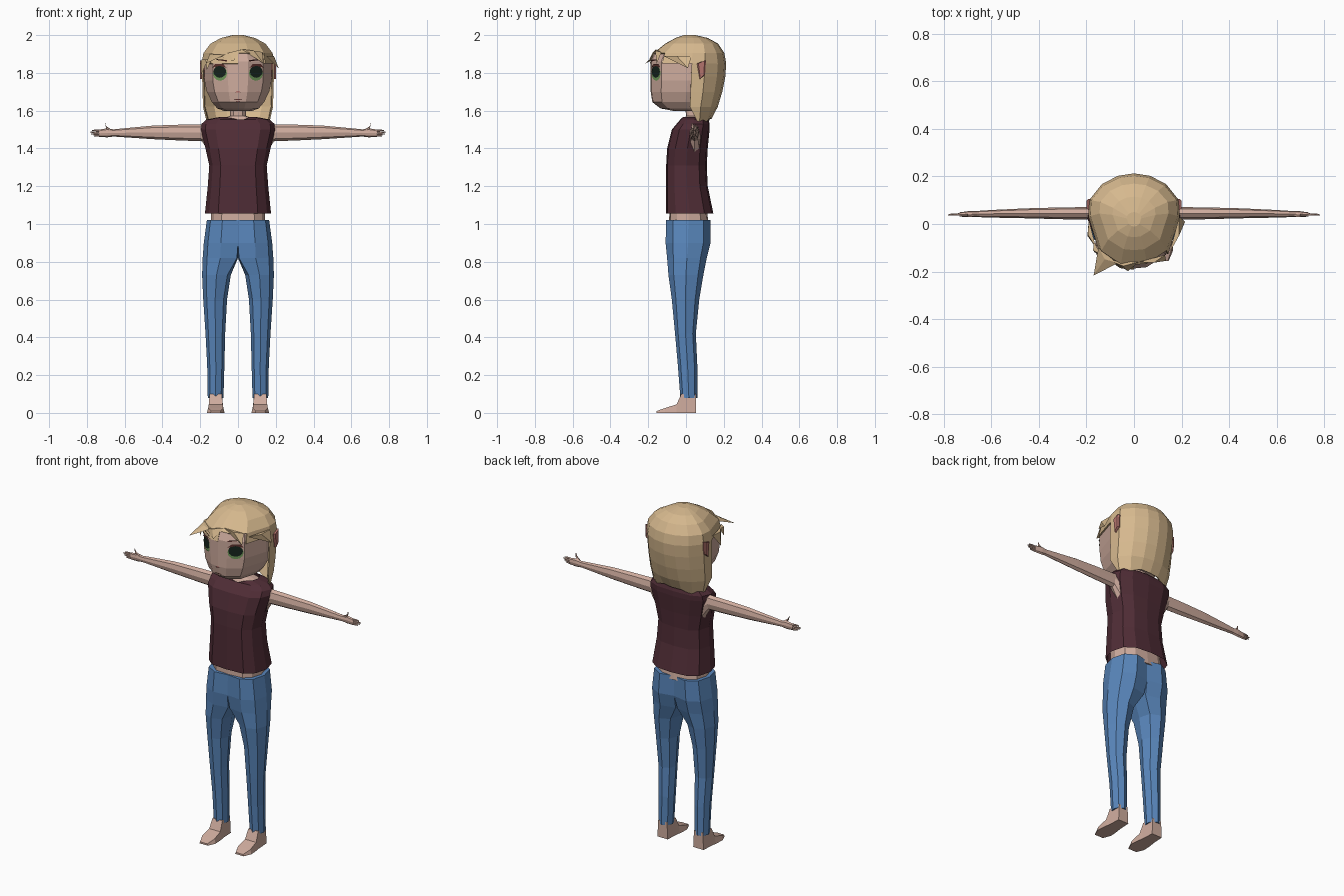
import bpy, bmesh, math, random
from mathutils import Vector as V

random.seed(4)
cube = bpy.data.objects.get("Cube")
if cube:
    bpy.data.objects.remove(cube, do_unlink=True)


def material(name, rgb):
    m = bpy.data.materials.new(name)
    m.use_nodes = True
    m.diffuse_color = (*rgb, 1)
    bsdf = m.node_tree.nodes["Principled BSDF"]
    bsdf.inputs["Base Color"].default_value = (*rgb, 1)
    bsdf.inputs["Roughness"].default_value = 0.9
    return m


SKIN = material("skin", (0.62, 0.41, 0.34))
HAIR = material("blond_hair", (0.67, 0.48, 0.27))
SHIRT = material("maroon_cloth", (0.08, 0.026, 0.037))
DENIM = material("blue_denim", (0.1, 0.24, 0.5))
PINK = material("pink_skin", (0.45, 0.17, 0.15))
DARK = material("dark_iris", (0.008, 0.018, 0.012))
GREEN = material("green_iris", (0.16, 0.32, 0.1))
BROWN = material("brown_lash", (0.1, 0.03, 0.025))


def build(name, verts, faces, mat, mirror=False, thick=0, orient=True):
    bm = bmesh.new()
    vs = [bm.verts.new(v) for v in verts]
    for f in faces:
        bm.faces.new([vs[i] for i in f])
    if mirror:
        # drop the hidden faces on the centre plane
        inner = [f for f in bm.faces if all(abs(v.co.x) < 1e-4 for v in f.verts)]
        bmesh.ops.delete(bm, geom=inner, context='FACES')
    loose = [v for v in bm.verts if not v.link_faces]
    bmesh.ops.delete(bm, geom=loose, context='VERTS')
    if orient:
        bmesh.ops.recalc_face_normals(bm, faces=bm.faces[:])
    me = bpy.data.meshes.new(name)
    bm.to_mesh(me)
    bm.free()
    me.materials.append(mat)
    ob = bpy.data.objects.new(name, me)
    bpy.context.collection.objects.link(ob)
    if mirror:
        ob.modifiers.new("mirror", 'MIRROR')
    if thick:
        s = ob.modifiers.new("thickness", 'SOLIDIFY')
        s.thickness = thick
    return ob


def loft(name, rings, mat, mirror=False, caps=True):
    n = len(rings[0])
    verts = [p for r in rings for p in r]
    faces = [(k * n + i, k * n + (i + 1) % n, (k + 1) * n + (i + 1) % n, (k + 1) * n + i)
             for k in range(len(rings) - 1) for i in range(n)]
    if caps:
        faces += [tuple(range(n)), tuple(range(len(verts) - n, len(verts)))]
    return build(name, verts, faces, mat, mirror)


def full(half):
    return half + [(-x, y) for x, y in reversed(half[1:-1])]


HEAD = full([(0, -1), (.3, -.97), (.75, -.68), (1, .1), (.98, .45), (.7, .78), (.35, .95), (0, 1)])
BODY = full([(0, -1), (.6, -.94), (.88, -.6), (1, 0), (.88, .62), (.55, .93), (0, 1)])


def ring(profile, z, hx, yf, yb):
    mid, half = (yf + yb) / 2, (yb - yf) / 2
    return [V((u * hx, mid + v * half, z)) for u, v in profile]


# shirt with a notched collar
shirt = [ring(BODY, *r) for r in [
    (1.055, .175, -.105, .145), (1.2, .16, -.105, .115), (1.31, .152, -.105, .11),
    (1.4, .172, -.1, .115), (1.5, .197, -.075, .125), (1.53, .193, -.05, .125),
    (1.553, .168, -.03, .118), (1.566, .1, -.02, .105)]]
shirt[-1][0].z -= .028
loft("shirt", shirt, SHIRT, caps=False)
loft("waist", [ring(BODY, 1.0, .145, -.09, .12), ring(BODY, 1.15, .14, -.085, .1)], SKIN)
loft("neck", [ring(BODY, z, *r) for z, r in [
    (1.535, (.11, -.02, .1)), (1.553, (.1, -.012, .1)),
    (1.572, (.042, 0, .075)), (1.64, (.04, -.005, .07))]], SKIN)

# trousers: half-body sections blending into octagonal legs
LEG = [(.15, .15), (.5, 0), (.85, .15), (1, .5), (.85, .85), (.5, 1), (.15, .85), (0, .5)]
HIP = [(0, .04), (.5, 0), (.88, .16), (1, .5), (.88, .84), (.5, 1), (0, .92), (0, .5)]


def leg_ring(z, xi, xo, yf, yb, hip):
    pts = []
    for a, b in zip(LEG, HIP):
        u, v = V(a).lerp(V(b), hip)
        pts.append(V((xi + u * (xo - xi), yf + v * (yb - yf), z)))
    return pts


loft("trousers", [leg_ring(*r) for r in [
    (.08, .077, .16, -.03, .06, 0), (.25, .072, .163, -.043, .06, 0),
    (.42, .068, .172, -.058, .052, 0), (.6, .058, .184, -.075, .07, 0),
    (.73, .038, .19, -.093, .092, .2), (.82, 0, .187, -.1, .11, .8),
    (.9, 0, .181, -.108, .13, 1), (1.02, 0, .165, -.105, .13, 1)]], DENIM, mirror=True)

# bare feet
loft("feet", [[V((.118 + sx * w, y, z)) for sx, z in
               ((-1, 0), (1, 0), (.85, top), (-.85, top))]
              for y, top, w in [(.052, .1, .034), (-.025, .1, .038), (-.05, .045, .043),
                                (-.11, .026, .047), (-.155, .01, .028)]], SKIN, mirror=True)


# arms, hands and fingers
def limb(name, path, sides=8):
    loft(name, [[V((x, y + ry * math.cos(a), z + rz * math.sin(a)))
                 for a in (math.tau * i / sides for i in range(sides))]
                for x, y, z, ry, rz in path], SKIN, mirror=True)


limb("arms", [(.155, .045, 1.455, .035, .075), (.19, .045, 1.483, .026, .045),
              (.3, .045, 1.484, .025, .042), (.45, .045, 1.485, .021, .036),
              (.6, .043, 1.483, .016, .024), (.66, .042, 1.482, .013, .019),
              (.69, .042, 1.483, .013, .024), (.735, .04, 1.48, .009, .02)])
for i, reach in enumerate((.765, .778, .783, .772)):
    z = 1.466 + i * .0095
    limb("finger", [(.725, .04, z, .006, .005), (reach - .015, .039, z + .001, .005, .0045),
                    (reach, .038, z + .001, .002, .002)], 5)
limb("thumb", [(.675, .038, 1.495, .008, .008), (.698, .034, 1.512, .007, .007),
               (.703, .032, 1.532, .003, .003)], 5)

# head
face_ring = ring(HEAD, 1.76, .178, -.187, .17)
loft("head", [ring(HEAD, *r) for r in [
    (1.597, .07, -.06, .09), (1.612, .11, -.135, .12), (1.645, .138, -.178, .14),
    (1.7, .165, -.187, .16)]] + [face_ring] + [ring(HEAD, *r) for r in [
        (1.86, .178, -.187, .17), (1.91, .16, -.165, .16), (1.96, .1, -.09, .11)]], SKIN)


# facial features laid on the cheek planes
def patch(name, mat, pts, lift, side):
    a, b = face_ring[1].copy(), face_ring[2].copy()
    a.x, b.x = a.x * side, b.x * side
    t = (b - a).normalized()
    n = V((t.y, -t.x, 0)) * side
    mid = (a + b) / 2 + n * lift
    verts = [mid + t * u + V((0, 0, z - mid.z)) for u, z in pts]
    build(name, verts if side > 0 else verts[::-1], [range(len(verts))], mat, orient=False)


def oval(z, ru, rz, u=0):
    return [(u + ru * math.cos(math.tau * i / 12), z + rz * math.sin(math.tau * i / 12))
            for i in range(12)]


for s in (1, -1):
    patch("eye_iris", GREEN, oval(1.798, .044, .04), .003, s)
    patch("eye_pupil", DARK, oval(1.807, .04, .033), .005, s)
    patch("eyelash", BROWN, [(-.045, 1.826), (0, 1.837), (.046, 1.828), (.03, 1.846), (-.02, 1.848)],
          .006, s)
    patch("eyebrow", BROWN, [(-.045, 1.86), (.02, 1.868), (.02, 1.873), (-.045, 1.868)], .006, s)


def front_plate(name, mat, w, z, h, y):
    build(name, [(-w, y, z), (w, y, z), (w * .5, y, z + h), (-w * .5, y, z + h)],
          [(0, 1, 2, 3)], mat, orient=False)


front_plate("mouth", BROWN, .026, 1.656, .005, -.186)
front_plate("lower_lip", PINK, .013, 1.646, .006, -.186)
front_plate("nose", PINK, .014, 1.695, .01, -.193)

# ears
loft("ears", [[V((x, .082 + sy * w, z)) for sy, z in
               ((-1, 1.85), (1, 1.865), (.8, 1.79), (-.4, 1.768))]
              for x, w in ((.155, .02), (.192, .024), (.2, .016))], PINK, mirror=True)

# hair shell: full cap above, back and sides only below
rows = [ring(HEAD, *r) for r in [
    (1.55, .165, -.1, .135), (1.62, .185, -.16, .168), (1.7, .188, -.18, .192),
    (1.78, .19, -.195, .208), (1.85, .192, -.192, .213), (1.905, .183, -.172, .203),
    (1.955, .145, -.11, .17), (1.985, .09, -.055, .115), (2.0, .03, -.01, .05)]]
n = len(HEAD)
for p in rows[0]:
    p.y = max(p.y, .065)
    p.z += random.uniform(-.025, .015)
faces = []
for k in range(len(rows) - 1):
    for i in range(n):
        j = (i + 1) % n
        front = min(HEAD[i][1], HEAD[j][1]) < .09
        if front and (k < 4 or (k == 4 and i in (0, 1))):
            continue
        faces.append((k * n + i, k * n + j, (k + 1) * n + j, (k + 1) * n + i))
faces.append(range((len(rows) - 1) * n, len(rows) * n))
build("hair", [p for r in rows for p in r], faces, HAIR, thick=.008)

# loose pointed locks of the fringe
for a, b, tip in [
        ((-.15, -.1, 1.9), (-.07, -.165, 1.895), (-.17, -.217, 1.85)),
        ((.02, -.16, 1.925), (-.1, -.155, 1.89), (-.025, -.198, 1.862)),
        ((.19, .03, 1.89), (.15, -.12, 1.89), (.215, .01, 1.825)),
        ((-.19, .02, 1.87), (-.16, -.1, 1.87), (-.196, -.05, 1.785)),
        ((.02, -.16, 1.925), (.13, -.13, 1.91), (.135, -.155, 1.85)),
        ((-.14, -.13, 1.87), (-.17, -.07, 1.87), (-.165, -.12, 1.815))]:
    a, b, tip = V(a), V(b), V(tip)
    mid = (a + b) / 2
    out = V((mid.x, mid.y, 0)).normalized() * .02
    build("hair_lock", [a, b, tip, mid + out], [(0, 1, 2), (0, 1, 3), (1, 2, 3), (0, 2, 3)], HAIR)
